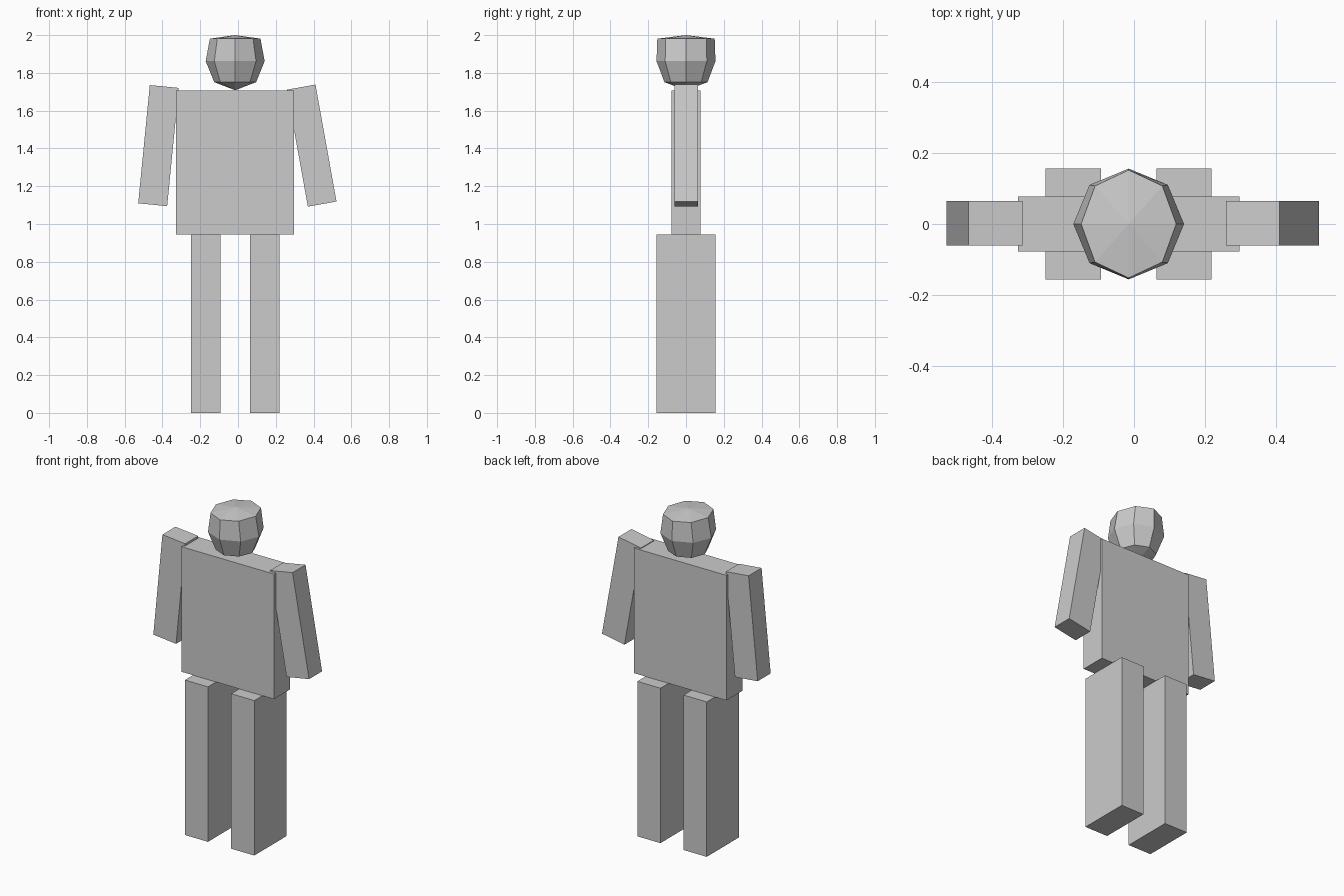
import bpy
import bmesh
from math import cos, sin, pi, radians

default_cube = bpy.data.objects.get("Cube")
if default_cube:
    bpy.data.objects.remove(default_cube, do_unlink=True)

# Single plain grey
GREY = (0.6, 0.6, 0.6, 1.0)
grey = bpy.data.materials.new("plain_grey")
grey.use_nodes = True
grey.diffuse_color = GREY
grey.node_tree.nodes["Principled BSDF"].inputs["Base Color"].default_value = GREY


def add_object(name, bm, location, tilt=0.0):
    bmesh.ops.recalc_face_normals(bm, faces=bm.faces)
    mesh = bpy.data.meshes.new(name)
    bm.to_mesh(mesh)
    bm.free()
    mesh.materials.append(grey)
    obj = bpy.data.objects.new(name, mesh)
    obj.location = location
    obj.rotation_euler.y = radians(tilt)
    bpy.context.collection.objects.link(obj)
    return obj


def add_box(name, center, size, tilt=0.0):
    bm = bmesh.new()
    bmesh.ops.create_cube(bm, size=1.0)
    bmesh.ops.scale(bm, vec=size, verts=bm.verts)
    return add_object(name, bm, center, tilt)


def add_head(name, location, rings, bottom, top, sides=8):
    # Stacked octagonal rings closed by a fan at each pole
    bm = bmesh.new()
    loops = []
    for rx, ry, z in rings:
        loops.append([bm.verts.new((rx * cos(2 * pi * i / sides),
                                    ry * sin(2 * pi * i / sides), z))
                      for i in range(sides)])
    low, high = bm.verts.new((0, 0, bottom)), bm.verts.new((0, 0, top))
    for i in range(sides):
        j = (i + 1) % sides
        for a, b in zip(loops, loops[1:]):
            bm.faces.new((a[i], a[j], b[j], b[i]))
        bm.faces.new((loops[0][j], loops[0][i], low))
        bm.faces.new((loops[-1][i], loops[-1][j], high))
    return add_object(name, bm, location)


# Body axis sits slightly off centre
AXIS = -0.015

# Legs and torso
for side, sign in (("left", 1), ("right", -1)):
    add_box(side + "_leg", (AXIS + sign * 0.156, 0, 0.472), (0.156, 0.312, 0.944))
add_box("torso", (AXIS, 0, 1.325), (0.624, 0.156, 0.762))

# Arms, each splayed at its own angle
ARM = (0.154, 0.125, 0.629)
add_box("left_arm", (0.39, 0.002, 1.415), ARM, tilt=-10.2)
add_box("right_arm", (-0.421, 0.002, 1.415), ARM, tilt=5.6)

# Head
add_head("head", (AXIS, 0, 0),
         [(0.111, 0.114, 1.751), (0.156, 0.156, 1.862), (0.134, 0.152, 1.981)],
         bottom=1.708, top=2.0)
